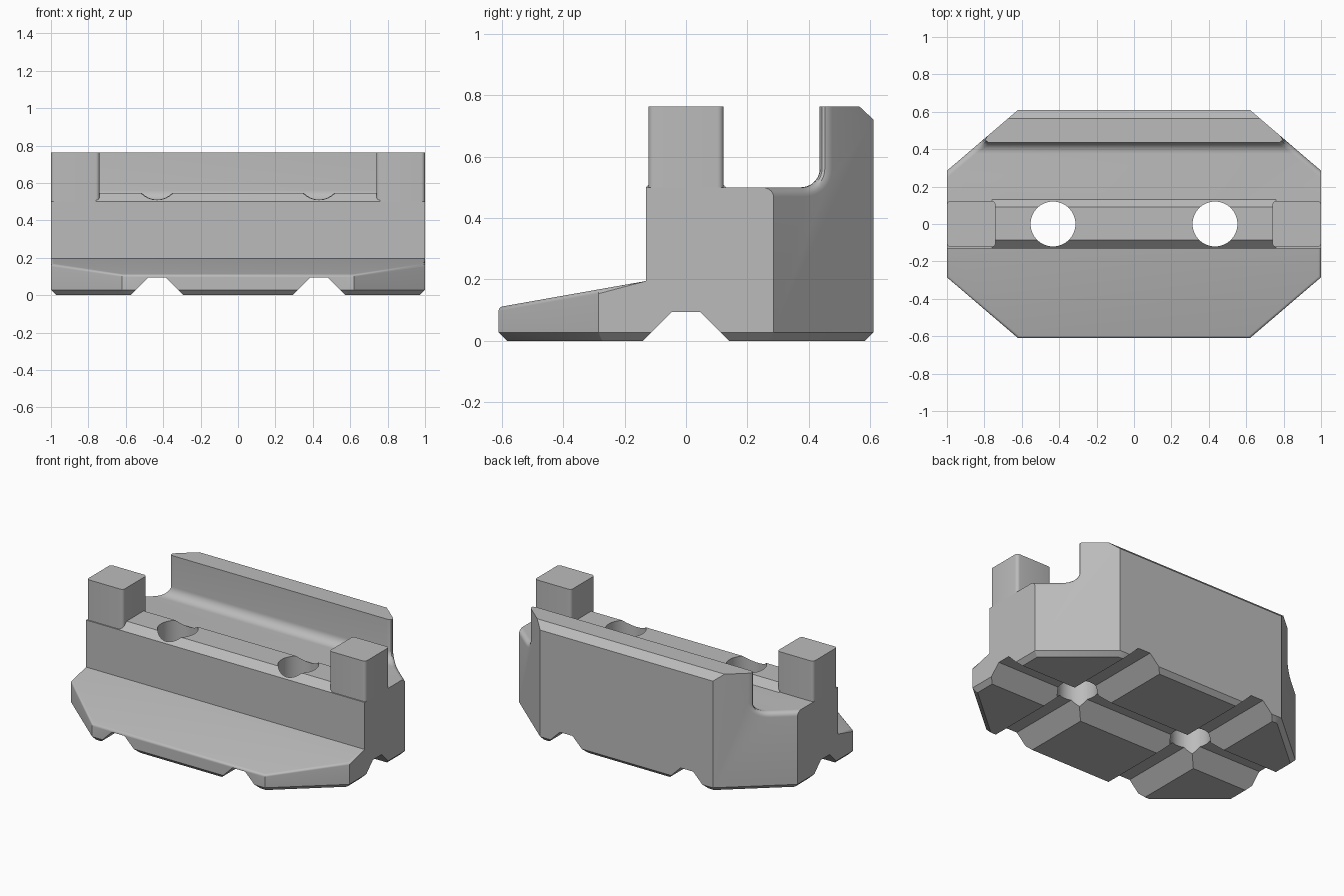
import bpy, bmesh, math
from mathutils import Vector, Matrix

cube = bpy.data.objects.get("Cube")
if cube:
    bpy.data.objects.remove(cube, do_unlink=True)

grey = bpy.data.materials.new("plain grey")
grey.use_nodes = True
colour = (0.5, 0.5, 0.5, 1)
grey.diffuse_color = colour
grey.node_tree.nodes["Principled BSDF"].inputs["Base Color"].default_value = colour


def make(name, bm):
    bmesh.ops.recalc_face_normals(bm, faces=bm.faces[:])
    mesh = bpy.data.meshes.new(name)
    bm.to_mesh(mesh)
    bm.free()
    mesh.materials.append(grey)
    obj = bpy.data.objects.new(name, mesh)
    bpy.context.collection.objects.link(obj)
    return obj


def prism(profile, x0, x1):
    """Extrude a (y, z) profile along x."""
    bm = bmesh.new()
    face = bm.faces.new([bm.verts.new((x0, y, z)) for y, z in profile])
    moved = bmesh.ops.extrude_face_region(bm, geom=[face])["geom"]
    bmesh.ops.translate(bm, vec=(x1 - x0, 0, 0),
                        verts=[v for v in moved if isinstance(v, bmesh.types.BMVert)])
    bmesh.ops.recalc_face_normals(bm, faces=bm.faces[:])
    return bm


def slice_off(bm, point, normal):
    """Remove everything beyond a plane and cap the cut."""
    cut = bmesh.ops.bisect_plane(bm, geom=bm.verts[:] + bm.edges[:] + bm.faces[:],
                                 dist=1e-5, plane_co=point, plane_no=normal,
                                 clear_outer=True)["geom_cut"]
    edges = [e for e in cut if isinstance(e, bmesh.types.BMEdge) and e.is_boundary]
    bmesh.ops.holes_fill(bm, edges=edges, sides=0)
    bmesh.ops.recalc_face_normals(bm, faces=bm.faces[:])


def soften(bm, rule, width):
    """Round the convex edges whose two faces satisfy the rule."""
    chosen = []
    for e in bm.edges:
        if len(e.link_faces) == 2 and e.is_convex:
            a, b = e.link_faces
            if rule(e, a.normal, b.normal) or rule(e, b.normal, a.normal):
                chosen.append(e)
    bmesh.ops.bevel(bm, geom=chosen, offset=width, offset_type='WIDTH',
                    segments=5, profile=0.5, affect='EDGES', clamp_overlap=True)


# Side profile: front ramp, riser, seat, filleted rear wall
profile = [(-0.61, 0), (-0.61, 0.11), (-0.13, 0.195), (-0.13, 0.5)]
for i in range(9):
    a = math.pi / 2 * i / 8
    profile.append((0.375 + 0.06 * math.sin(a), 0.56 - 0.06 * math.cos(a)))
profile += [(0.435, 0.762), (0.565, 0.762), (0.61, 0.72), (0.61, 0)]
bm = prism(profile, -1, 1)

# Octagonal outline
corner = Vector((1, 0.285, 0))
diagonal = Vector((0.325, 0.38, 0)).normalized()
sides = []
for sx in (-1, 1):
    sides.append((Vector((sx, 0, 0)), Vector((sx, 0, 0))))
    sides.append((Vector((0, 0.61 * sx, 0)), Vector((0, sx, 0))))
    for sy in (-1, 1):
        flip = Vector((sx, sy, 1))
        p, n = corner * flip, diagonal * flip
        slice_off(bm, p, n)
        sides.append((p, n))

# Rounded rims of the seat and the ramp
soften(bm, lambda e, a, b: a.y > 0.3 and abs(a.x) > 0.3 and abs(a.z) < 0.01
       and abs(b.x) < 0.01 and b.y < 0.01 and b.z > -0.01
       and (e.verts[0].co.z + e.verts[1].co.z) < 1.5, 0.043)
soften(bm, lambda e, a, b: a.z > 0.9 and a.y < -0.1 and abs(a.x) < 0.01
       and abs(b.z) < 0.01, 0.02)

# Chamfer around the underside
for p, n in sides:
    slice_off(bm, p + Vector((0, 0, 0.028)), n - Vector((0, 0, 1.0)))
body = make("base_body", bm)

# Raised ridge between the posts
ridge = make("centre_ridge", prism([(-0.13, 0.5), (-0.085, 0.545),
                                    (0.09, 0.545), (0.13, 0.5)], -0.76, 0.76))

# Tapered groove cutters and round hole cutters
trapezoid = [(-0.24, -0.1), (-0.045, 0.095), (0.045, 0.095), (0.24, -0.1)]
cutters = [make("long_groove_cutter", prism(trapezoid, -1.5, 1.5))]
for sx in (-1, 1):
    bm = prism(trapezoid, -1.5, 1.5)
    bmesh.ops.rotate(bm, verts=bm.verts[:], matrix=Matrix.Rotation(math.pi / 2, 3, 'Z'))
    bmesh.ops.translate(bm, verts=bm.verts[:], vec=(0.433 * sx, 0, 0))
    cutters.append(make("cross_groove_cutter", bm))
    bm = bmesh.new()
    bmesh.ops.create_cone(bm, cap_ends=True, segments=64, radius1=0.12, radius2=0.12,
                          depth=2, matrix=Matrix.Translation((0.433 * sx, 0, 0.4)))
    cutters.append(make("hole_cutter", bm))


def carve(obj, tools):
    for tool in tools:
        tool.hide_render = True
        mod = obj.modifiers.new("cut", 'BOOLEAN')
        mod.operation, mod.solver, mod.object = 'DIFFERENCE', 'EXACT', tool
        bpy.context.view_layer.objects.active = obj
        bpy.ops.object.modifier_apply(modifier=mod.name)


carve(body, cutters)
carve(ridge, [c for c in cutters if c.name.startswith("hole")])
for c in cutters:
    bpy.data.objects.remove(c, do_unlink=True)

# Corner posts with rounded upright edges
parts = [body, ridge]
for side, sx in (("right", -1), ("left", 1)):
    bm = bmesh.new()
    bmesh.ops.create_cube(bm, size=1)
    bmesh.ops.scale(bm, vec=(0.26, 0.245, 0.262), verts=bm.verts[:])
    bmesh.ops.translate(bm, vec=(0.87 * sx, 0, 0.631), verts=bm.verts[:])
    upright = [e for e in bm.edges if abs(e.verts[0].co.z - e.verts[1].co.z) > 0.1]
    bmesh.ops.bevel(bm, geom=upright, offset=0.02, segments=5, profile=0.5, affect='EDGES')
    parts.append(make(side + "_post", bm))

bpy.ops.object.select_all(action='DESELECT')
for p in parts:
    p.select_set(True)
bpy.context.view_layer.objects.active = body
bpy.ops.object.shade_smooth_by_angle(angle=math.radians(30))
